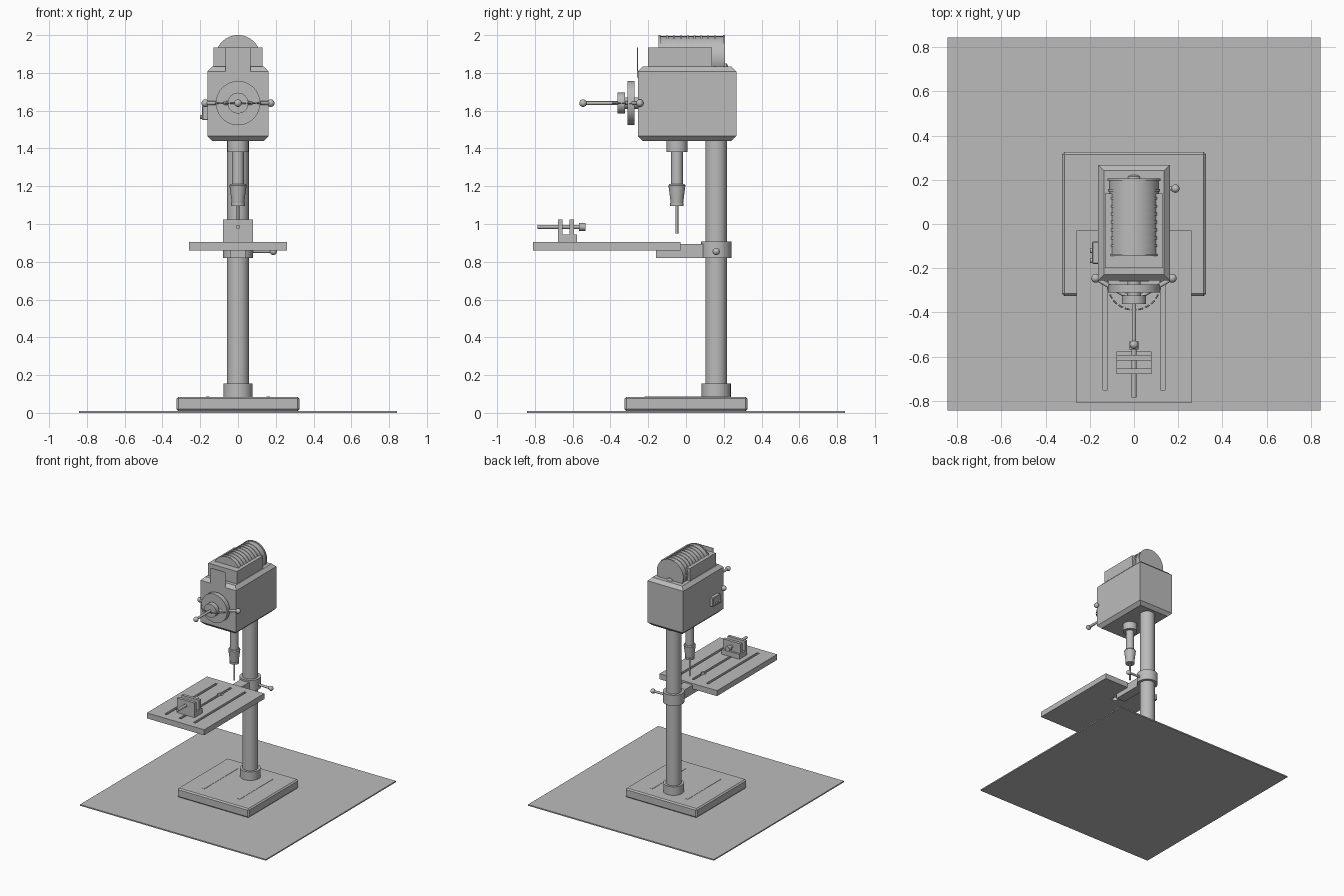
import bpy, bmesh, math
from mathutils import Vector

cube = bpy.data.objects.get("Cube")
if cube:
    bpy.data.objects.remove(cube, do_unlink=True)

grey = bpy.data.materials.new("machine_grey")
grey.use_nodes = True
colour = (0.5, 0.5, 0.5, 1)
grey.diffuse_color = colour
grey.node_tree.nodes["Principled BSDF"].inputs["Base Color"].default_value = colour

X, Y, Z = Vector((1, 0, 0)), Vector((0, 1, 0)), Vector((0, 0, 1))


def finish(name, bm, smooth=False):
    bmesh.ops.recalc_face_normals(bm, faces=bm.faces)
    mesh = bpy.data.meshes.new(name)
    bm.to_mesh(mesh)
    bm.free()
    mesh.materials.append(grey)
    ob = bpy.data.objects.new(name, mesh)
    bpy.context.collection.objects.link(ob)
    if smooth:
        bpy.ops.object.select_all(action="DESELECT")
        ob.select_set(True)
        bpy.context.view_layer.objects.active = ob
        bpy.ops.object.shade_smooth_by_angle(angle=math.radians(35))
    return ob


def box(name, x, y, z, bevel=0):
    """Box from (min, max) ranges."""
    bm = bmesh.new()
    bmesh.ops.create_cube(bm, size=1)
    for v in bm.verts:
        v.co = [r[0] if c < 0 else r[1] for c, r in zip(v.co, (x, y, z))]
    if bevel:
        bmesh.ops.bevel(bm, geom=bm.edges[:], offset=bevel, segments=1,
                        affect="EDGES", profile=0.5)
    return finish(name, bm)


def lathe(name, origin, axis, profile, sides=40):
    """Solid of revolution; profile holds (distance along axis, radius)."""
    bm = bmesh.new()
    turn = Z.rotation_difference(axis)
    rings = []
    for d, r in profile:
        ring = []
        for i in range(sides):
            a = math.tau * i / sides
            p = Vector((r * math.cos(a), r * math.sin(a), d))
            ring.append(bm.verts.new(Vector(origin) + turn @ p))
        rings.append(ring)
    for a, b in zip(rings, rings[1:]):
        for i in range(sides):
            j = (i + 1) % sides
            bm.faces.new((a[i], a[j], b[j], b[i]))
    bm.faces.new(rings[0])
    bm.faces.new(rings[-1])
    return finish(name, bm, True)


def rod(name, start, end, r, sides=24):
    d = Vector(end) - Vector(start)
    return lathe(name, start, d.normalized(), [(0, r), (d.length, r)], sides)


def ball(name, centre, r):
    bm = bmesh.new()
    bmesh.ops.create_uvsphere(bm, u_segments=20, v_segments=12, radius=r)
    bmesh.ops.translate(bm, verts=bm.verts, vec=centre)
    return finish(name, bm, True)


def cut(target, cutter):
    mod = target.modifiers.new("cut", "BOOLEAN")
    mod.operation, mod.solver, mod.object = "DIFFERENCE", "EXACT", cutter
    bpy.context.view_layer.objects.active = target
    bpy.ops.object.modifier_apply(modifier=mod.name)
    bpy.data.objects.remove(cutter, do_unlink=True)


# Floor, base and column
box("floor", (-.843, .843), (-.843, .843), (0, .01))
box("base", (-.325, .325), (-.325, .325), (.01, .085), .01)
for s in (-1, 1):
    box("base_strip", (s * .16 - .01, s * .16 + .01), (-.22, .22), (.084, .087))
rod("column", (0, .16, .08), (0, .16, 1.45), .058, 48)
rod("column_foot", (0, .16, .08), (0, .16, .155), .077, 48)

# Work table with slots and a centre hole
table = box("table", (-.26, .26), (-.81, -.03), (.86, .905))
for x in (-.13, 0, .13):
    cut(table, box("slot_cutter", (x - .01, x + .01), (-.75, -.09), (.89, .95)))
cut(table, rod("hole_cutter", (0, -.23, .8), (0, -.23, 1), .022))
box("table_arm", (-.04, .04), (-.16, .12), (.82, .893))
rod("table_collar", (0, .16, .82), (0, .16, .907), .08, 48)
rod("clamp_lever", (.05, .16, .857), (.185, .16, .855), .009)
ball("clamp_knob", (.187, .16, .855), .019)

# Vise
box("vise_body", (-.08, .08), (-.677, -.577), (.905, .945))
for y in (-.677, -.617):
    box("vise_jaw", (-.08, .08), (y, y + .024), (.94, 1.025))
rod("vise_screw", (0, -.785, .985), (0, -.54, .985), .011)
rod("vise_knob", (0, -.567, .985), (0, -.532, .985), .021)

# Spindle, chuck and bit
lathe("spindle", (0, -.048, 0), Z,
      [(1.2, .031), (1.38, .031), (1.38, .056), (1.45, .056)])
lathe("chuck", (0, -.048, 0), Z,
      [(1.095, .036), (1.11, .036), (1.11, .033), (1.205, .045), (1.212, .04)])
rod("drill_bit", (0, -.048, .95), (0, -.048, 1.1), .007, 16)

# Head with sloped top and bottom edges
head = box("head", (-.162, .162), (-.255, .267), (1.44, 1.833))
bm = bmesh.new()
bm.from_mesh(head.data)
rims = [e for e in bm.edges if abs(e.verts[0].co.z - e.verts[1].co.z) < .01]
bmesh.ops.bevel(bm, geom=rims, offset=.026, segments=1, affect="EDGES", profile=.5)
bm.to_mesh(head.data)
bm.free()
box("head_plate", (-.067, .067), (-.26, -.255), (1.775, 1.935))

# Switch box on the right side
box("switch_box", (-.19, -.155), (-.18, -.08), (1.55, 1.625), .004)
for y in (-.165, -.12):
    rod("switch_button", (-.185, y, 1.567), (-.2, y, 1.567), .011)

# Motor and its housing
box("motor_housing", (-.13, .13), (-.2, .137), (1.825, 1.935))
fins = [(-.145, .12), (-.135, .12), (-.135, .114)]
for i in range(8):
    y = -.105 + i * .036
    fins += [(y, .114), (y, .118), (y + .012, .118), (y + .012, .114)]
fins += [(.195, .114), (.195, .12), (.206, .12)]
lathe("motor", (0, 0, 1.88), Y, fins, 56)
lathe("motor_cap", (0, 0, 1.82), Y, [(.2, .032), (.215, .03), (.222, .018)])

# Feed wheel, hub and dial ticks
wheel_z = 1.64
rod("feed_shaft", (0, -.35, wheel_z), (0, -.25, wheel_z), .03)
rod("feed_wheel", (0, -.31, wheel_z), (0, -.273, wheel_z), .117, 48)
rod("feed_hub", (0, -.362, wheel_z), (0, -.323, wheel_z), .055, 36)
for i in range(13):
    a = math.pi * (1 + i / 12)
    p = Vector((.12 * math.cos(a), -.268 + .12 * math.sin(a), wheel_z))
    t = Vector((-math.sin(a), math.cos(a), 0)) * .011
    rod("dial_tick", p - t, p + t, .004, 6)

# Three feed handles spread evenly around the hub
for i in range(3):
    a = math.radians(-90 + 120 * i)
    centre = Vector((0, -.345, wheel_z))
    tip = centre + Vector((math.cos(a), math.sin(a), 0)) * .2
    rod("feed_handle", centre, tip, .01)
    ball("handle_knob", tip, .02)
